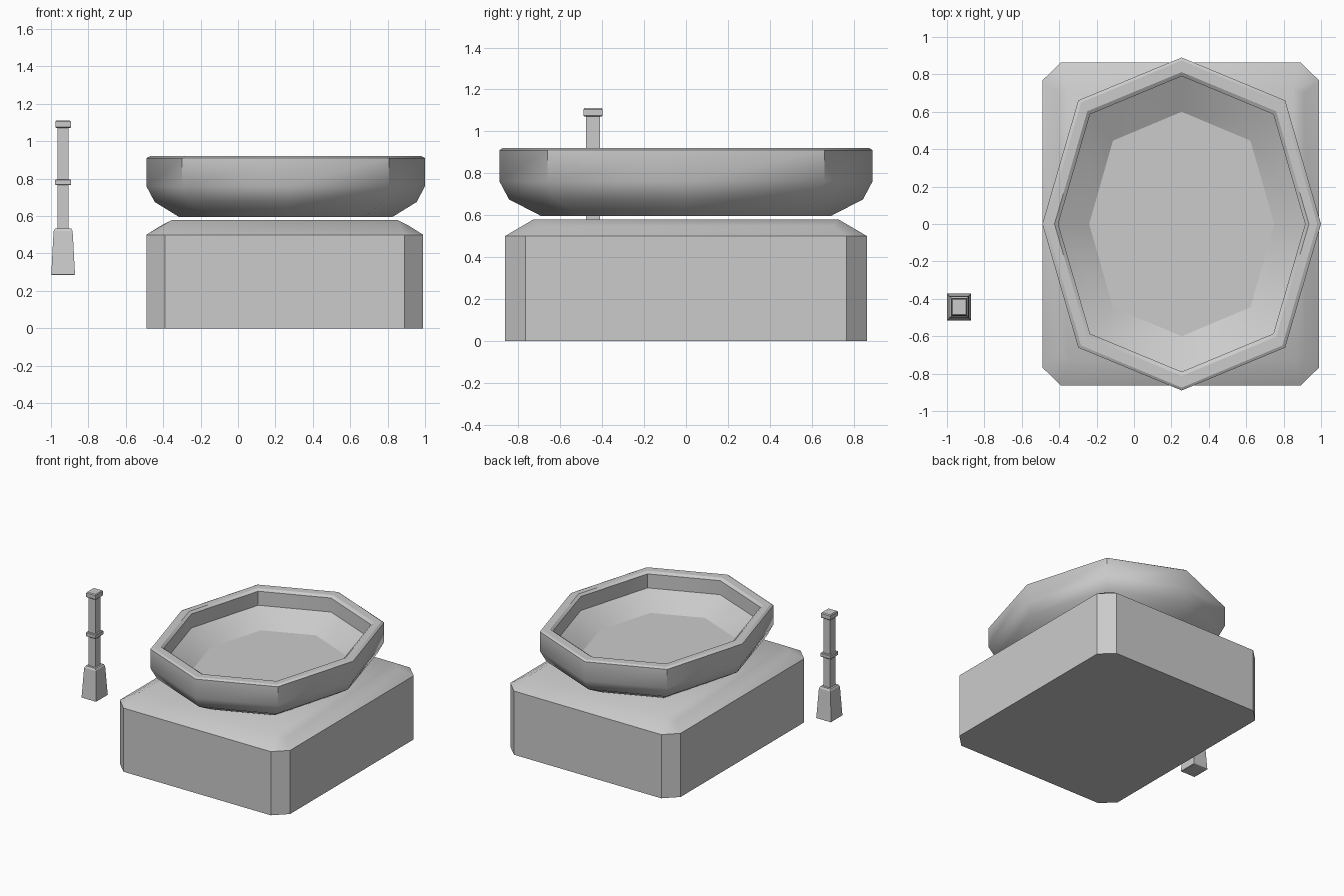
import bpy, bmesh, math

cube = bpy.data.objects.get("Cube")
if cube:
    bpy.data.objects.remove(cube, do_unlink=True)

stone = bpy.data.materials.new("grey_stone")
stone.use_nodes = True
GREY = (0.6, 0.6, 0.6, 1)
stone.diffuse_color = GREY
stone.node_tree.nodes["Principled BSDF"].inputs["Base Color"].default_value = GREY


def loft(name, centre, rings, sharp):
    """Skin a stack of matching rings, cap both ends, mark sharp edges by rule."""
    bm = bmesh.new()
    loops = [[bm.verts.new(p) for p in ring] for ring in rings]
    n = len(loops[0])
    for low, high in zip(loops, loops[1:]):
        for i in range(n):
            j = (i + 1) % n
            bm.faces.new((low[i], low[j], high[j], high[i]))
    bm.faces.new(loops[0][::-1])
    bm.faces.new(loops[-1])
    bmesh.ops.remove_doubles(bm, verts=bm.verts, dist=0.0005)
    bmesh.ops.recalc_face_normals(bm, faces=bm.faces)
    bm.normal_update()
    for f in bm.faces:
        f.smooth = True
    for e in bm.edges:
        e.smooth = not sharp(e)
    mesh = bpy.data.meshes.new(name)
    bm.to_mesh(mesh)
    bm.free()
    mesh.materials.append(stone)
    obj = bpy.data.objects.new(name, mesh)
    obj.location = centre
    bpy.context.collection.objects.link(obj)
    return obj


def angle(e):
    return math.degrees(e.calc_face_angle(0))


def corner_ring(a, b):
    """Two points of one corner, mirrored to all four, counter-clockwise."""
    ring = []
    for sx, sy in ((1, 1), (-1, 1), (-1, -1), (1, -1)):
        pair = (a, b) if sx * sy > 0 else (b, a)
        ring += [(sx * x, sy * y, z) for x, y, z in pair]
    return ring


def octagon(rx, ry, z):
    """Stretched octagon whose diagonal corners bulge slightly."""
    ring = []
    for i in range(8):
        r = 1.05 if i % 2 else 1
        a = i * math.pi / 4
        ring.append((rx * r * math.cos(a), ry * r * math.sin(a), z))
    return ring


def rectangle(half, z):
    hx, hy = half, half * 1.13
    return [(hx, hy, z), (-hx, hy, z), (-hx, -hy, z), (hx, -hy, z)]


# Plinth: chamfered block with sloped shoulders
loft("plinth", (0.25, 0, 0), [
    corner_ring((0.74, 0.767, 0), (0.64, 0.864, 0)),
    corner_ring((0.74, 0.767, 0.5), (0.64, 0.864, 0.5)),
    corner_ring((0.66, 0.70, 0.55), (0.60, 0.727, 0.58)),
    corner_ring((0.60, 0.727, 0.58), (0.60, 0.727, 0.58)),
], lambda e: angle(e) > 29.5)


# Basin: outer wall, rim, inner wall and floor in one profile
def basin_sharp(e):
    a, b = (v.co for v in e.verts)
    level = abs(a.z - b.z) < 0.001
    outer_curve = 0.6 < a.z < 0.77 and abs(a.x) + abs(a.y) > 0.7
    floor = a.z < 0.7 and max(abs(a.x), abs(b.x)) < 0.5
    if level:
        return floor or not outer_curve
    return angle(e) > 46


basin_profile = [
    (0.57, 0.69, 0.595), (0.70, 0.845, 0.675), (0.745, 0.89, 0.76),
    (0.745, 0.89, 0.91), (0.725, 0.875, 0.92), (0.68, 0.812, 0.92),
    (0.66, 0.79, 0.905), (0.66, 0.79, 0.795), (0.495, 0.60, 0.685),
]
loft("basin", (0.255, 0, 0), [octagon(*p) for p in basin_profile], basin_sharp)

# Post: flared foot, square shaft, collar and cap
post_profile = [
    (0.060, 0.285), (0.064, 0.288), (0.063, 0.296), (0.052, 0.50), (0.050, 0.52),
    (0.043, 0.533), (0.029, 0.533), (0.029, 0.765), (0.040, 0.765),
    (0.043, 0.769), (0.043, 0.792), (0.040, 0.796), (0.029, 0.796),
    (0.029, 1.07), (0.037, 1.07), (0.041, 1.075), (0.041, 1.105), (0.036, 1.112),
]
loft("post", (-0.935, -0.444, 0), [rectangle(*p) for p in post_profile],
     lambda e: angle(e) > 20)
